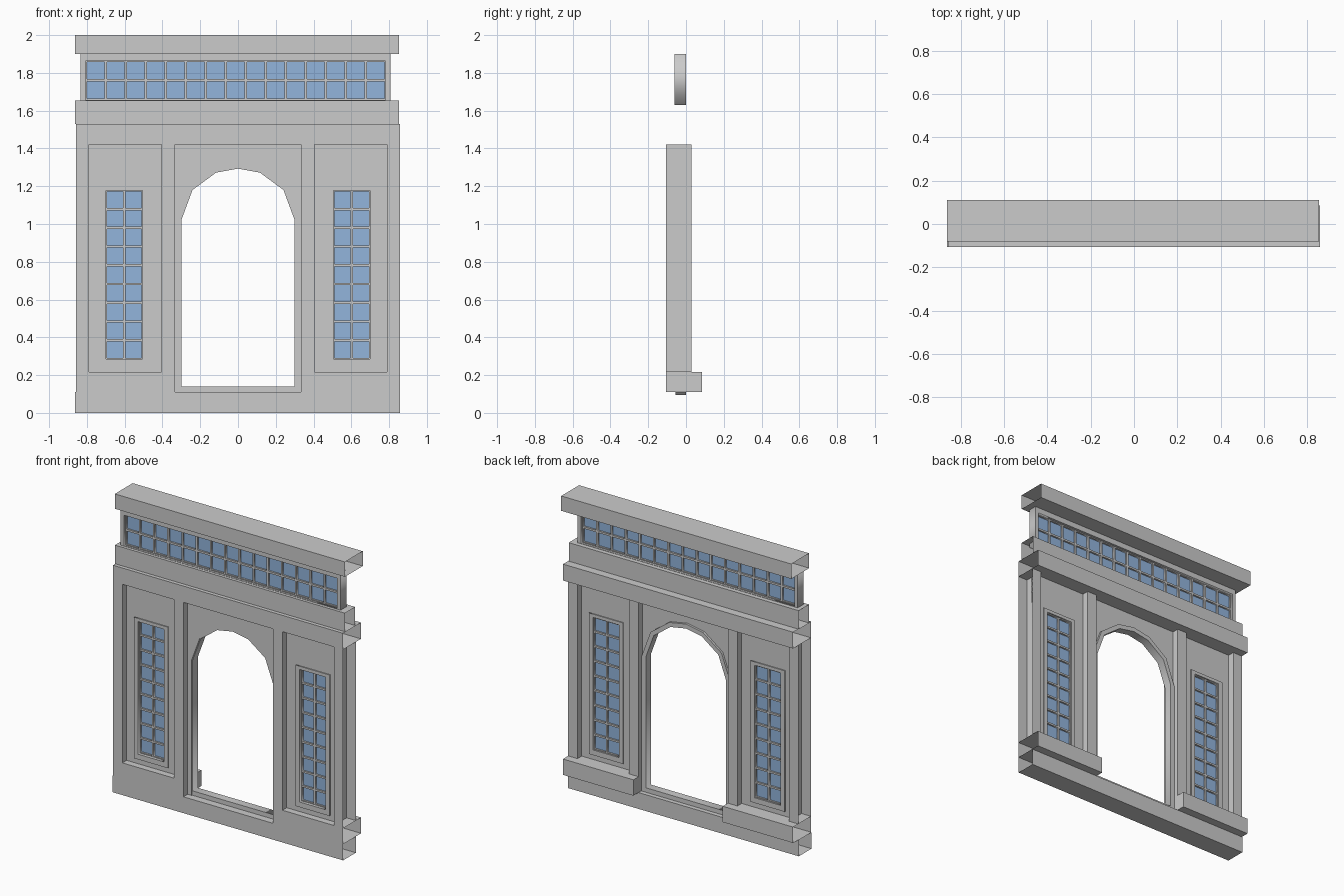
import bpy, bmesh, math

if "Cube" in bpy.data.objects:
    bpy.data.objects.remove(bpy.data.objects["Cube"])

glass_mat = bpy.data.materials.new("blue_glass")
glass_mat.diffuse_color = (0.29, 0.46, 0.72, 1)
glass_mat.use_nodes = True
glass_mat.node_tree.nodes["Principled BSDF"].inputs["Base Color"].default_value = glass_mat.diffuse_color


def box(name, x, y, z, skip=""):
    """Box from ranges; skip lists open sides such as '+x -x'."""
    bm = bmesh.new()
    bmesh.ops.create_cube(bm, size=1)
    gone = []
    for f in bm.faces:
        n = f.normal
        i = max(range(3), key=lambda k: abs(n[k]))
        if ("+" if n[i] > 0 else "-") + "xyz"[i] in skip:
            gone.append(f)
    bmesh.ops.delete(bm, geom=gone, context='FACES')
    for v in bm.verts:
        for i, r in enumerate((x, y, z)):
            v.co[i] = r[0] if v.co[i] < 0 else r[1]
    me = bpy.data.meshes.new(name)
    bm.to_mesh(me)
    bm.free()
    ob = bpy.data.objects.new(name, me)
    bpy.context.collection.objects.link(ob)
    return ob


def rect(x0, x1, z0, z1):
    return [(x0, z0), (x1, z0), (x1, z1), (x0, z1)]


def plate(name, loops, y0, y1):
    """Upright plate filled from outlines (first outer, rest holes)."""
    cu = bpy.data.curves.new(name, 'CURVE')
    cu.dimensions = '2D'
    cu.fill_mode = 'BOTH'
    cu.extrude = (y1 - y0) / 2
    for pts in loops:
        sp = cu.splines.new('POLY')
        sp.points.add(len(pts) - 1)
        for p, (x, z) in zip(sp.points, pts):
            p.co = (x, z, 0, 1)
        sp.use_cyclic_u = True
    ob = bpy.data.objects.new(name, cu)
    ob.location.y = (y0 + y1) / 2
    ob.rotation_euler.x = math.pi / 2
    bpy.context.collection.objects.link(ob)
    bpy.ops.object.select_all(action='DESELECT')
    ob.select_set(True)
    bpy.context.view_layer.objects.active = ob
    bpy.ops.object.convert(target='MESH')
    return ob


def window(name, x0, x1, z0, z1, cols, rows, bar):
    """Glazing bars plus one glass pane."""
    dx, dz, b = (x1 - x0) / cols, (z1 - z0) / rows, bar / 2
    holes = [rect(x0 + c * dx + b, x0 + (c + 1) * dx - b,
                  z0 + r * dz + b, z0 + (r + 1) * dz - b)
             for c in range(cols) for r in range(rows)]
    plate(name + "_bars", [rect(x0, x1, z0, z1)] + holes, -0.046, -0.016)
    pane = box(name + "_glass", (x0, x1), (-0.034, -0.028), (z0, z1))
    pane.data.materials.append(glass_mat)


# Horizontal beams, open at both ends
ENDS = "+x -x"
box("base", (-0.862, 0.857), (-0.105, 0.03), (0, 0.11), ENDS)
box("lower_beam", (-0.858, 0.857), (-0.105, 0.085), (1.42, 1.53), ENDS)
box("upper_beam", (-0.862, 0.853), (-0.08, 0.03), (1.53, 1.655), ENDS)
box("cornice", (-0.862, 0.853), (-0.08, 0.11), (1.9, 2.0), ENDS)

# Plinths, pillars and window panels on each side of the doorway
for side, s in (("left", -1), ("right", 1)):
    def span(a, b):
        return (a, b) if s > 0 else (-b, -a)
    outer = "+x" if s > 0 else "-x"
    box(side + "_plinth", span(0.333, 0.858), (-0.105, 0.085), (0.11, 0.217), outer)
    box(side + "_inner_pillar", span(0.333, 0.405), (-0.105, 0.03), (0.217, 1.42), "+z -z")
    box(side + "_end_pillar", span(0.788, 0.858), (-0.105, 0.03), (0.217, 1.42), "+z -z " + outer)
    plate(side + "_panel", [rect(*span(0.405, 0.788), 0.217, 1.42),
                            rect(*span(0.505, 0.70), 0.285, 1.178)], -0.06, -0.015)
    plate(side + "_window_frame", [rect(*span(0.476, 0.73), 0.25, 1.20),
                                   rect(*span(0.505, 0.70), 0.285, 1.178)], -0.067, -0.008)
    window(side + "_window", *span(0.505, 0.70), 0.285, 1.178, 2, 9, 0.012)

# Arched doorway panel and its frame with sill
half = [(0.3, 1.02), (0.241, 1.18), (0.116, 1.272)]
arch = half + [(0, 1.293)] + [(-x, z) for x, z in reversed(half)]
big = [(x * 1.1, 1.02 + (z - 1.02) * 1.11) for x, z in arch]
wide = [(x * 1.012, z + 0.003) for x, z in arch]
plate("door_panel", [[(0.3036, 0.11)] + wide + [(-0.3036, 0.11), (-0.333, 0.11),
                     (-0.333, 1.42), (0.333, 1.42), (0.333, 0.11)]], -0.06, -0.015)
plate("door_frame", [[(0.33, 0.095)] + big + [(-0.33, 0.095)],
                     [(0.3, 0.14)] + arch + [(-0.3, 0.14)]], -0.055, 0.0)

# Long strip window under the cornice
plate("strip_window_frame", [rect(-0.833, 0.807, 1.63, 1.9),
                             rect(-0.807, 0.781, 1.657, 1.863)], -0.06, 0.0)
window("strip_window", -0.807, 0.781, 1.657, 1.863, 15, 2, 0.013)
